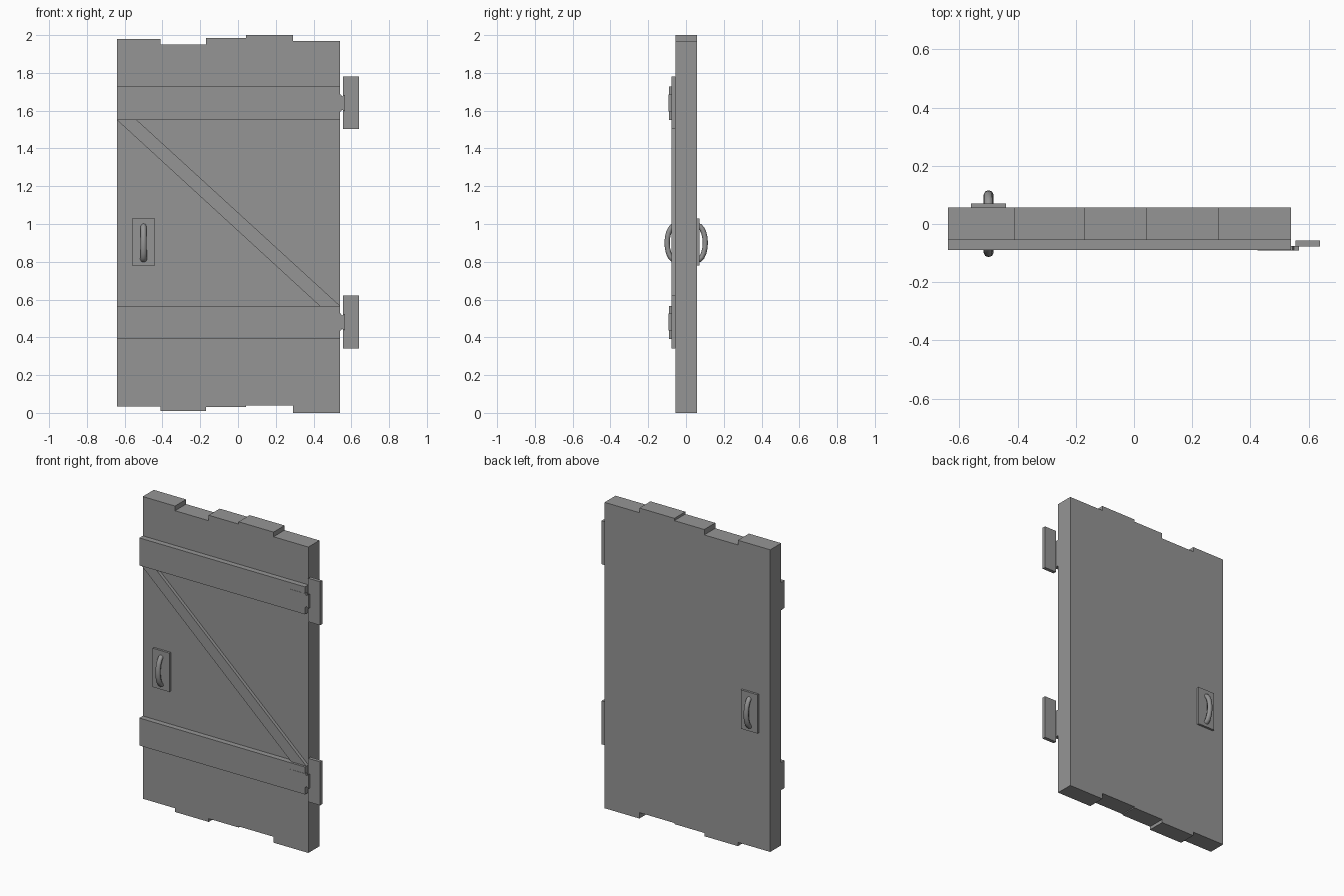
import bpy
import bmesh
import math
from mathutils import Vector

cube = bpy.data.objects.get("Cube")
if cube:
    bpy.data.objects.remove(cube, do_unlink=True)

grey = bpy.data.materials.new("plain_grey")
grey.use_nodes = True
colour = (0.3, 0.3, 0.3, 1)
grey.diffuse_color = colour
grey.node_tree.nodes["Principled BSDF"].inputs["Base Color"].default_value = colour


def finish(name, bm):
    bmesh.ops.recalc_face_normals(bm, faces=bm.faces)
    mesh = bpy.data.meshes.new(name)
    bm.to_mesh(mesh)
    bm.free()
    mesh.materials.append(grey)
    obj = bpy.data.objects.new(name, mesh)
    bpy.context.collection.objects.link(obj)
    return obj


def slab(name, outline, y0, y1):
    """Extrude an (x, z) outline from y0 to y1."""
    bm = bmesh.new()
    face = bm.faces.new([bm.verts.new((x, y0, z)) for x, z in outline])
    grown = bmesh.ops.extrude_face_region(bm, geom=[face])["geom"]
    verts = [v for v in grown if isinstance(v, bmesh.types.BMVert)]
    bmesh.ops.translate(bm, verts=verts, vec=(0, y1 - y0, 0))
    return finish(name, bm)


def box(name, x0, x1, y0, y1, z0, z1):
    return slab(name, [(x0, z0), (x1, z0), (x1, z1), (x0, z1)], y0, y1)


LEFT, RIGHT = -0.64, 0.54
FRONT, BACK = -0.055, 0.057

# Planks of uneven length
edges = [LEFT, -0.41, -0.17, 0.043, 0.292, RIGHT]
ends = [(0.034, 1.98), (0.01, 1.95), (0.031, 1.985), (0.038, 2.0), (0.0, 1.97)]
for i, (low, high) in enumerate(ends):
    box(f"plank_{i + 1}", edges[i], edges[i + 1], FRONT, BACK, low, high)

# Cross boards and diagonal brace
for name, z in (("lower", 0.39), ("upper", 1.55)):
    box(f"{name}_cross_board", LEFT, RIGHT, -0.09, FRONT, z, z + 0.177)
slab("diagonal_brace", [(LEFT, 1.55), (0.432, 0.567), (RIGHT, 0.567), (-0.535, 1.55)],
     -0.076, FRONT)

# Hinges: wall plate, strap and narrow neck
for name, z in (("lower", 0.48), ("upper", 1.64)):
    box(f"{name}_hinge_plate", 0.555, 0.64, -0.078, -0.056, z - 0.138, z + 0.142)
    slab(f"{name}_hinge_strap",
         [(0.425, z - 0.045), (0.545, z - 0.045), (0.55, z - 0.035), (0.567, z - 0.045),
          (0.567, z + 0.045), (0.55, z + 0.035), (0.545, z + 0.045), (0.425, z + 0.045)],
         -0.0915, -0.076)


def handle(name, side, base):
    """Arched grip swept along a half ellipse, bulging outwards."""
    bm = bmesh.new()
    rings, sides = 10, 8
    loops = []
    for i in range(rings + 1):
        a = math.pi * i / rings
        centre = Vector((-0.5, side * (base + 0.042 * math.sin(a)), 0.9 + 0.092 * math.cos(a)))
        out = Vector((0, side * math.sin(a) * 0.092, math.cos(a) * 0.042)).normalized()
        width = 0.015 + 0.003 * i / rings
        loop = []
        for k in range(sides):
            t = math.tau * k / sides
            offset = Vector((width * math.cos(t), 0, 0)) + out * 0.014 * math.sin(t)
            loop.append(bm.verts.new(centre + offset))
        loops.append(loop)
    for a, b in zip(loops, loops[1:]):
        for k in range(sides):
            n = (k + 1) % sides
            bm.faces.new((a[k], a[n], b[n], b[k]))
    bm.faces.new(loops[0])
    bm.faces.new(loops[-1])
    for face in bm.faces:
        face.smooth = len(face.verts) == 4
    finish(name, bm)


# Handles and their plates on both sides
for name, side, face in (("front", -1, FRONT), ("back", 1, BACK)):
    box(f"{name}_handle_plate", -0.56, -0.44, *sorted((face, face + side * 0.014)), 0.78, 1.03)
    handle(f"{name}_handle", side, abs(face) + 0.003)
